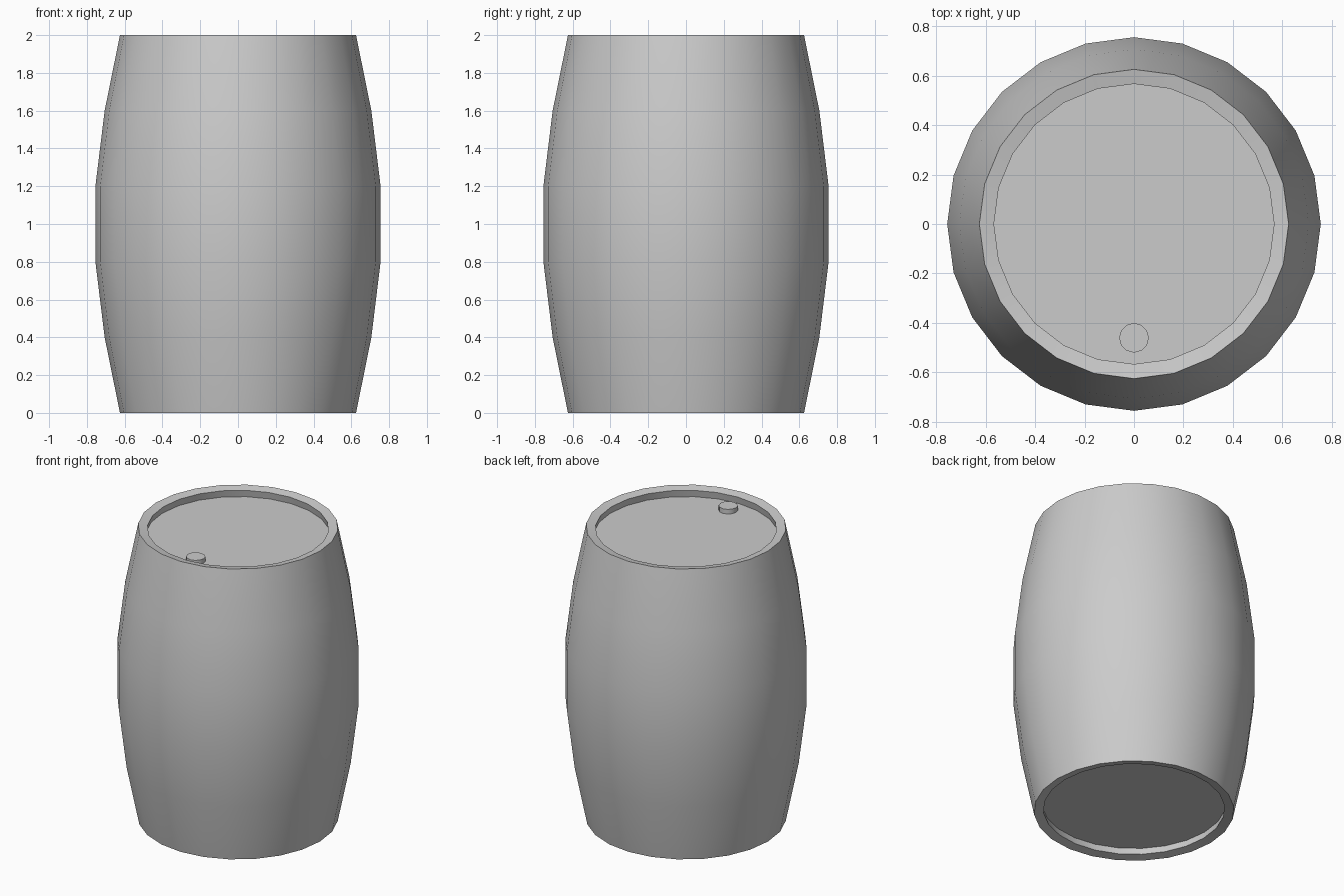
import bpy, bmesh, math
from mathutils import Matrix

cube = bpy.data.objects.get("Cube")
if cube:
    bpy.data.objects.remove(cube, do_unlink=True)

SIDES = 24

grey = bpy.data.materials.new("plain_grey")
grey.use_nodes = True
color = (0.6, 0.6, 0.6, 1)
grey.diffuse_color = color
grey.node_tree.nodes["Principled BSDF"].inputs["Base Color"].default_value = color


def make_object(name, bm):
    mesh = bpy.data.meshes.new(name)
    bm.to_mesh(mesh)
    bm.free()
    mesh.materials.append(grey)
    obj = bpy.data.objects.new(name, mesh)
    bpy.context.collection.objects.link(obj)
    bpy.ops.object.select_all(action='DESELECT')
    obj.select_set(True)
    bpy.context.view_layer.objects.active = obj
    return obj


def disc(name, sides, radius, bottom, top, y=0):
    bm = bmesh.new()
    bmesh.ops.create_cone(bm, cap_ends=True, segments=sides, radius1=radius,
                          radius2=radius, depth=top - bottom,
                          matrix=Matrix.Translation((0, y, (top + bottom) / 2)))
    make_object(name, bm)
    bpy.ops.object.shade_smooth_by_angle(angle=math.radians(35))


# Barrel wall: bulging profile spun about z, thickened inward
profile = [(0.625, 0), (0.706, 0.4), (0.755, 0.8),
           (0.755, 1.2), (0.706, 1.6), (0.625, 2)]
bm = bmesh.new()
rings = []
for radius, z in profile:
    angles = [math.tau * i / SIDES for i in range(SIDES)]
    rings.append([bm.verts.new((radius * math.cos(a), radius * math.sin(a), z))
                  for a in angles])
for low, high in zip(rings, rings[1:]):
    for i in range(SIDES):
        j = (i + 1) % SIDES
        bm.faces.new((low[i], low[j], high[j], high[i]))
wall = make_object("barrel_wall", bm)
solid = wall.modifiers.new("thickness", 'SOLIDIFY')
solid.thickness = 0.06
solid.offset = -1
bpy.ops.object.modifier_apply(modifier=solid.name)
bpy.ops.object.shade_smooth_by_angle(angle=math.radians(35))

# Recessed end discs, their edges seated inside the wall
disc("top_lid", SIDES, 0.59, 1.91, 1.94)
disc("bottom_lid", SIDES, 0.59, 0.06, 0.09)

# Bung near the front of the lid
disc("bung", 12, 0.06, 1.93, 1.972, y=-0.46)
